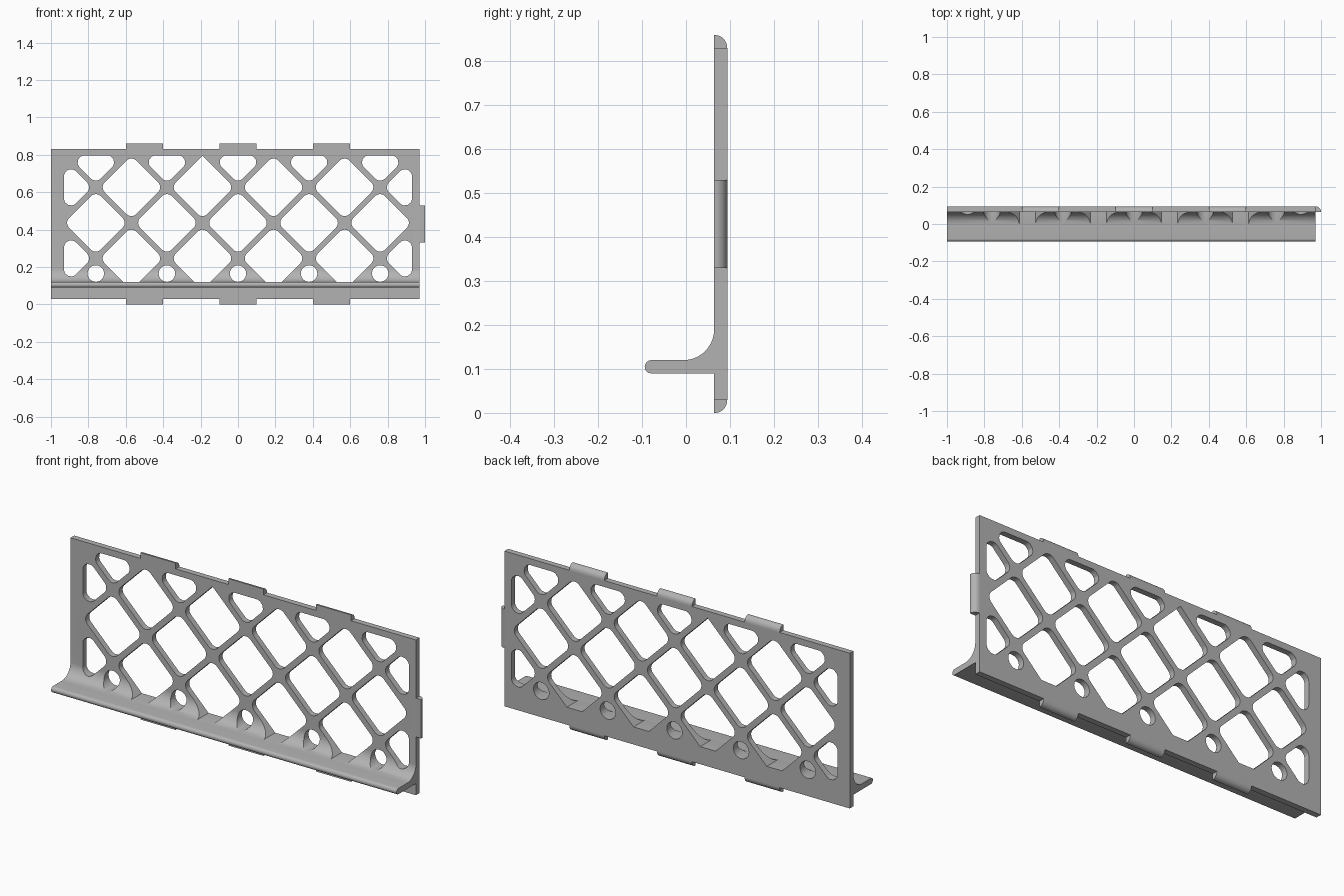
import bpy
import bmesh
import math
from mathutils import Vector

cube = bpy.data.objects.get("Cube")
if cube:
    bpy.data.objects.remove(cube, do_unlink=True)

LEFT, RIGHT = -1.0, 0.97
BOTTOM, TOP = 0.03, 0.83
FRONT, BACK = 0.064, 0.094
EDGE = 0.03           # how far the tabs stick out
STEP = 0.19           # half pitch of the lattice
HALF = 0.169          # half diagonal of a diamond opening
ROUND = 0.037         # corner radius of the openings
SHELF_TOP, SHELF_BOTTOM = 0.12, 0.09
FILLET = 0.07

grey = bpy.data.materials.new("plain grey")
grey.use_nodes = True
colour = (0.45, 0.45, 0.45, 1.0)
grey.diffuse_color = colour
grey.node_tree.nodes["Principled BSDF"].inputs["Base Color"].default_value = colour


def add_prism(bm, outline, start, end, place):
    """Sweep a 2D outline from start to end; place(p, q, t) gives the 3D point."""
    rings = [[bm.verts.new(place(p, q, t)) for p, q in outline] for t in (start, end)]
    bm.faces.new(rings[0])
    bm.faces.new(rings[1][::-1])
    count = len(outline)
    for i in range(count):
        j = (i + 1) % count
        bm.faces.new((rings[0][i], rings[1][i], rings[1][j], rings[0][j]))


def finish(name, bm):
    bmesh.ops.recalc_face_normals(bm, faces=bm.faces)
    mesh = bpy.data.meshes.new(name)
    bm.to_mesh(mesh)
    bm.free()
    mesh.materials.append(grey)
    obj = bpy.data.objects.new(name, mesh)
    bpy.context.collection.objects.link(obj)
    return obj


def activate(obj):
    bpy.ops.object.select_all(action='DESELECT')
    obj.select_set(True)
    bpy.context.view_layer.objects.active = obj


def arc(cx, cy, rx, ry, start, end, steps):
    angles = [math.radians(start + (end - start) * i / steps) for i in range(steps + 1)]
    return [(cx + rx * math.cos(a), cy + ry * math.sin(a)) for a in angles]


def clip(points, axis, limit, sign):
    """Keep the part of a convex outline where sign * coordinate <= sign * limit."""
    out = []
    for a, b in zip(points, points[1:] + points[:1]):
        da, db = sign * (a[axis] - limit), sign * (b[axis] - limit)
        if da <= 0:
            out.append(a)
        if da * db < 0:
            out.append(a.lerp(b, da / (da - db)))
    return out


def round_corners(points, is_sharp, steps=8):
    out = []
    for i, p in enumerate(points):
        if is_sharp(p):
            out.append(p)
            continue
        u = (points[i - 1] - p).normalized()
        v = (points[(i + 1) % len(points)] - p).normalized()
        half = u.angle(v) / 2
        centre = p + (u + v).normalized() * ROUND / math.sin(half)
        reach = ROUND / math.tan(half)
        s, e = p + u * reach - centre, p + v * reach - centre
        out += [centre + s.lerp(e, k / steps).normalized() * ROUND for k in range(steps + 1)]
    return out


def along_x(p, q, t):
    return Vector((t, p, q))


def along_y(p, q, t):
    return Vector((p, t, q))


# Wall and shelf with a fillet and rounded front lip
lip = (SHELF_TOP - SHELF_BOTTOM) / 2
profile = [(FRONT, BOTTOM), (BACK, BOTTOM), (BACK, TOP), (FRONT, TOP)]
profile += arc(FRONT - FILLET, SHELF_TOP + FILLET, FILLET, FILLET, 0, -90, 14)
profile += arc(-BACK + lip, SHELF_BOTTOM + lip, lip, lip, 90, 270, 12)
profile.append((FRONT, SHELF_BOTTOM))
bm = bmesh.new()
add_prism(bm, profile, LEFT, RIGHT, along_x)
panel = finish("lattice_panel_with_shelf", bm)

# Lattice openings: diamonds trimmed by the border and by the shelf
bm = bmesh.new()
floor = SHELF_TOP + 0.0005
for row in range(4):
    for col in range(-5, 6):
        if (row + col) % 2 == 0:
            continue
        x, z = col * STEP, 0.246 + row * STEP
        shape = [Vector(c) for c in ((x + HALF, z), (x, z + HALF), (x - HALF, z), (x, z - HALF))]
        shape = clip(shape, 0, 0.93, 1)
        shape = clip(shape, 0, -0.93, -1)
        shape = clip(shape, 1, 0.797, 1)
        if abs(col) < 5:
            shape = clip(shape, 1, floor, -1)
        pointed = row == 2 and col == -1
        outline = round_corners(
            shape, lambda p: (abs(p.y - floor) < 1e-5) or (pointed and p.y > z + HALF / 2))
        add_prism(bm, outline, -0.2, 0.2, along_y)

# Round holes just above the shelf
for col in range(-4, 5, 2):
    hole = arc(col * STEP, 0.165, 0.044, 0.044, 0, 360, 32)[:-1]
    add_prism(bm, hole, -0.2, 0.2, along_y)
cutter = finish("openings_cutter", bm)
cutter.hide_render = True

activate(panel)
cut = panel.modifiers.new("openings", 'BOOLEAN')
cut.operation = 'DIFFERENCE'
cut.solver = 'EXACT'
cut.object = cutter
bpy.ops.object.modifier_apply(modifier=cut.name)
bpy.data.objects.remove(cutter, do_unlink=True)

# Edge tabs with a rounded back corner
tab_profile = [(FRONT, 0), (FRONT, EDGE)] + arc(FRONT + 0.003, 0, 0.027, EDGE, 90, 0, 8)
parts = [panel]


def add_tab(name, start, end, place):
    tab_mesh = bmesh.new()
    add_prism(tab_mesh, tab_profile, start, end, place)
    parts.append(finish(name, tab_mesh))


for label, x in (("right", -0.5), ("middle", 0.0), ("left", 0.5)):
    add_tab("top_tab_" + label, x - 0.1, x + 0.1, lambda p, q, t: Vector((t, p, TOP + q)))
    add_tab("bottom_tab_" + label, x - 0.1, x + 0.1, lambda p, q, t: Vector((t, p, BOTTOM - q)))
add_tab("side_tab", 0.33, 0.53, lambda p, q, t: Vector((RIGHT + q, p, t)))

for part in parts:
    activate(part)
    bpy.ops.object.shade_smooth_by_angle(angle=math.radians(30))
